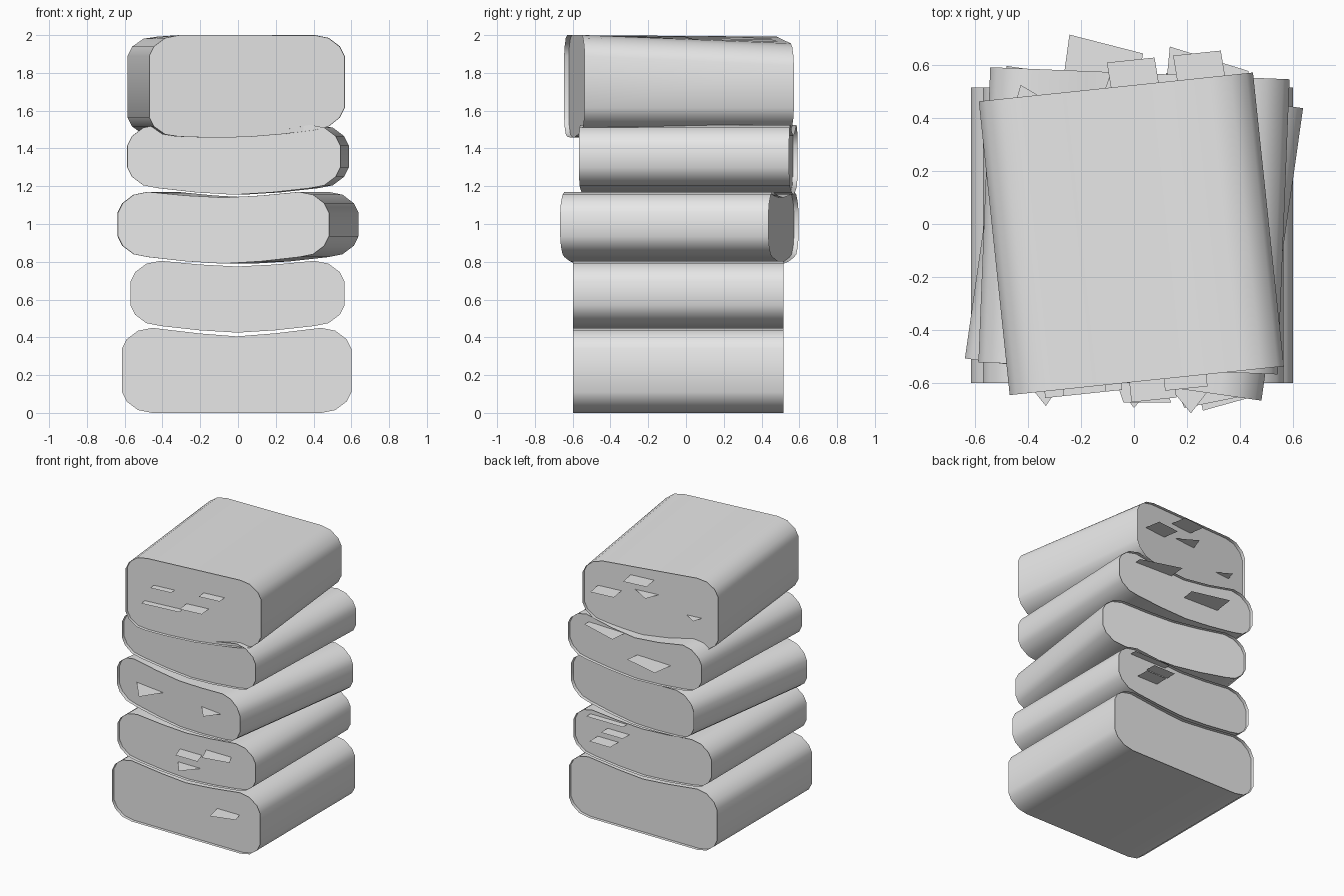
import bpy
import math

default = bpy.data.objects.get("Cube")
if default:
    bpy.data.objects.remove(default, do_unlink=True)

HALF = 0.557    # half length of each bale
RECESS = 0.025  # depth of the end faces inside the wrapping

mat = bpy.data.materials.new("plain_grey")
mat.use_nodes = True
grey = (0.8, 0.8, 0.8, 1)
mat.diffuse_color = grey
mat.node_tree.nodes["Principled BSDF"].inputs["Base Color"].default_value = grey


def make_object(name, verts, faces, loc, angle):
    mesh = bpy.data.meshes.new(name)
    mesh.from_pydata(verts, [], faces)
    mesh.materials.append(mat)
    mesh.update()
    obj = bpy.data.objects.new(name, mesh)
    bpy.context.collection.objects.link(obj)
    obj.location = loc
    obj.rotation_euler.z = angle
    return obj


def profile(w, lo, hi, sag_lo, sag_hi, tilt):
    """Soft rectangle whose top and bottom sag in the middle."""
    corner = [(0, 0.11), (0.025, 0.06), (0.085, 0.015), (0.16, 0)]
    right_top = [(w - a, hi - b) for a, b in corner]
    right_low = [(w - a, lo + b) for a, b in corner]
    mid = [(0.2, 0.65), (0, 1), (-0.2, 0.65)]
    top = [(x, hi - sag_hi * k) for x, k in mid]
    low = [(-x, lo - sag_lo * k) for x, k in mid]
    left_top = [(-x, z) for x, z in reversed(right_top)]
    left_low = [(-x, z) for x, z in right_low]
    pts = right_top + top + left_top + left_low + low + right_low[::-1]
    centre = (lo + hi) / 2
    return [(x, z + tilt * (x / w - 1) / 2 if z < centre else z) for x, z in pts]


def bale(name, loc, degrees, w, lo, hi, sag_lo, sag_hi, tilt=0, slump=0):
    """Open wrapping with a recessed flat face at each end."""
    pts = profile(w, lo, hi, sag_lo, sag_hi, tilt)
    n = len(pts)
    verts, faces = [], []
    for y in (-HALF, HALF, RECESS - HALF, HALF - RECESS):
        back = (y + HALF) / (2 * HALF)
        for x, z in pts:
            drop = slump * back * (x / w + 1) / 2 if z > (lo + hi) / 2 else 0
            verts.append((x, y, z - drop))
    for i in range(n):
        j = (i + 1) % n
        faces.append((i, j, n + j, n + i))
    faces.append(tuple(reversed(range(2 * n, 3 * n))))
    faces.append(tuple(range(3 * n, 4 * n)))
    obj = make_object(name, verts, faces, (*loc, 0), math.radians(degrees))
    bpy.ops.object.select_all(action="DESELECT")
    obj.select_set(True)
    bpy.context.view_layer.objects.active = obj
    bpy.ops.object.shade_smooth_by_angle(angle=math.radians(40))
    return obj


def strips(name, owner, side, rows):
    """Flat loose strips: height, two base x, sideways lean, reach of each corner."""
    cap = side * (HALF - RECESS)
    a = owner.rotation_euler.z
    shift = cap * math.sin(a) - owner.location.x
    verts, faces = [], []
    for z, xa, xb, lean, out_a, out_b in rows:
        quad = [(xa, -0.05), (xa + lean, out_a)]
        if out_b:
            quad.append((xb + lean, out_b))
        quad.append((xb, -0.05))
        start = len(verts)
        verts += [((x + shift) / math.cos(a), cap + side * d, z) for x, d in quad]
        face = range(start, len(verts))
        up = (xb > xa) == (side < 0)
        faces.append(tuple(face) if not up else tuple(reversed(face)))
    make_object(name, verts, faces, owner.location, a)


# Stacked bales, from the ground up
bottom = bale("bottom_bale", (-0.007, -0.042), 0, 0.607, 0, 0.45, 0, 0.045)
second = bale("second_bale", (-0.003, -0.042), 0, 0.567, 0.46, 0.805, 0.035, 0.03)
middle = bale("middle_bale", (0, -0.035), -8.1, 0.565, 0.825, 1.17, 0.035, 0.03)
fourth = bale("fourth_bale", (0, 0.012), -2.3, 0.565, 1.19, 1.525, 0.035, 0.06)
top = bale("top_bale", (-0.01, -0.037), 6, 0.52, 1.505, 2, 0.02, 0,
           tilt=0.05, slump=0.052)

# Loose strips at the front ends
strips("bottom_front_strips", bottom, -1, [(0.27, 0.22, 0.40, 0.04, 0.13, 0.08)])
strips("second_front_strips", second, -1, [
    (0.68, 0.12, 0.32, 0.07, 0.12, 0.08),
    (0.63, -0.09, 0.09, 0.05, 0.1, 0.1),
    (0.53, -0.13, 0.14, 0.13, 0.12, 0)])
strips("middle_front_strips", middle, -1, [
    (0.99, -0.53, -0.21, 0.22, 0.16, 0),
    (1.0, 0.06, 0.32, 0.17, 0.11, 0)])
strips("top_front_strips", top, -1, [
    (1.80, -0.27, -0.11, 0, 0.05, 0.05),
    (1.83, 0.11, 0.27, 0, 0.07, 0.07),
    (1.67, -0.34, -0.05, 0, 0.05, 0.05),
    (1.72, -0.02, 0.15, 0, 0.1, 0.1)])

# Loose strips at the back ends
strips("second_back_strips", second, 1, [
    (0.76, 0.44, 0.14, 0, 0.05, 0.05),
    (0.61, 0.38, 0.21, 0, 0.1, 0.1),
    (0.69, 0.30, 0.12, 0, 0.08, 0.08)])
strips("fourth_back_strips", fourth, 1, [
    (1.46, 0.42, 0.12, 0.01, 0.05, 0.13),
    (1.33, 0.01, -0.27, 0.02, 0.1, 0.16)])
strips("top_back_strips", top, 1, [
    (1.755, 0.35, 0.17, -0.01, 0.12, 0.12),
    (1.89, 0.10, -0.08, -0.01, 0.12, 0.12),
    (1.79, 0.13, -0.14, -0.2, 0.1, 0),
    (1.69, -0.26, -0.47, -0.16, 0.07, 0)])
